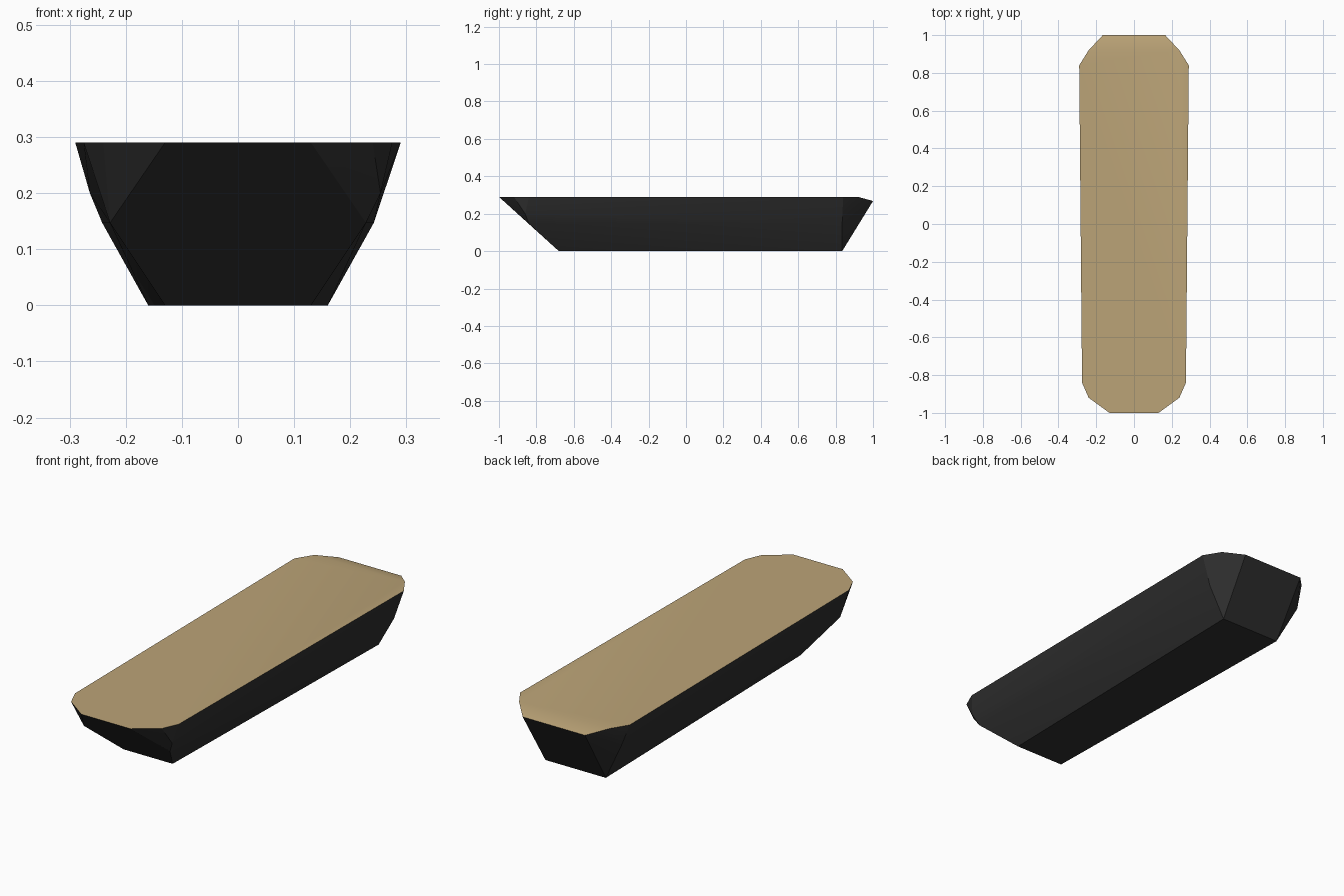
import bpy
import bmesh
import math

default = bpy.data.objects.get("Cube")
if default:
    bpy.data.objects.remove(default, do_unlink=True)


def material(name, colour):
    mat = bpy.data.materials.new(name)
    mat.use_nodes = True
    mat.diffuse_color = colour
    bsdf = mat.node_tree.nodes["Principled BSDF"]
    bsdf.inputs["Base Color"].default_value = colour
    bsdf.inputs["Roughness"].default_value = 0.8
    return mat


black = material("hull black", (0.028, 0.028, 0.028, 1))
tan = material("deck tan", (0.50, 0.37, 0.185, 1))

# Corner points of one half, from deck edge down to the keel plate
TOP, MID = 0.29, 0.147
front = [(0.13, -1.0, TOP), (0.24, -0.92, TOP), (0.275, -0.84, TOP),
         (0.228, -0.84, MID), (0.13, -0.68, 0)]
back = [(0.165, 1.0, 0.268), (0.24, 0.92, TOP), (0.29, 0.84, TOP),
        (0.242, 0.835, MID), (0.16, 0.835, 0)]

# Hull: mirrored corners wrapped in a faceted skin
bm = bmesh.new()
for x, y, z in front + back:
    for side in (-1, 1):
        bm.verts.new((side * x, y, z))

# Small chamfer facets on two opposite corners
for point in ((0.254, -0.86, 0.2), (-0.264, 0.86, 0.2)):
    bm.verts.new(point)

bmesh.ops.convex_hull(bm, input=bm.verts[:])
bmesh.ops.dissolve_limit(bm, angle_limit=math.radians(1),
                         verts=bm.verts[:], edges=bm.edges[:])
bmesh.ops.recalc_face_normals(bm, faces=bm.faces[:])

# Deck: every upward face
for face in bm.faces:
    face.material_index = 1 if face.normal.z > 0.5 else 0

mesh = bpy.data.meshes.new("boat_hull")
bm.to_mesh(mesh)
bm.free()
mesh.materials.append(black)
mesh.materials.append(tan)
hull = bpy.data.objects.new("boat_hull", mesh)
bpy.context.collection.objects.link(hull)

# Soften only the shallow side bends
bpy.ops.object.select_all(action="DESELECT")
hull.select_set(True)
bpy.context.view_layer.objects.active = hull
bpy.ops.object.shade_smooth_by_angle(angle=math.radians(18))
